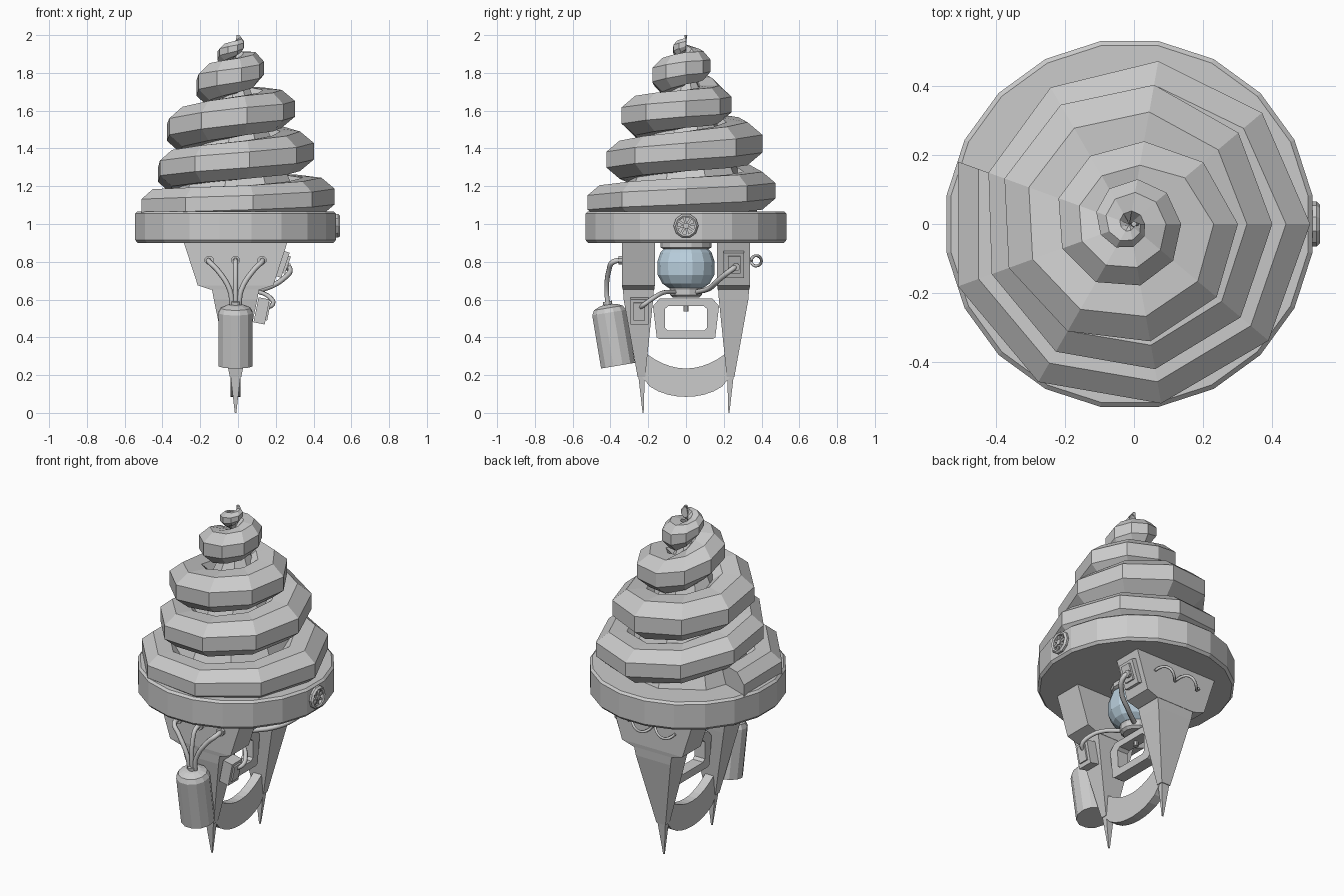
import bpy, bmesh
from math import sin, cos, pi, radians
from mathutils import Vector, Matrix

if "Cube" in bpy.data.objects:
    bpy.data.objects.remove(bpy.data.objects["Cube"])

CX = -0.013  # common axis of the body


def make(name, verts, faces, mat=None):
    me = bpy.data.meshes.new(name)
    me.from_pydata([tuple(v) for v in verts], [], faces)
    bm = bmesh.new()
    bm.from_mesh(me)
    bmesh.ops.recalc_face_normals(bm, faces=bm.faces)
    bm.to_mesh(me)
    bm.free()
    ob = bpy.data.objects.new(name, me)
    bpy.context.collection.objects.link(ob)
    if mat:
        me.materials.append(mat)
    return ob


def loft(name, rings, mat=None, closed=False):
    """Skin equal-length rings of points; cap the ends, or join them."""
    n, m = len(rings[0]), len(rings)
    faces = []
    for i in range(m if closed else m - 1):
        a, b = i * n, (i + 1) % m * n
        faces += [(a + j, a + (j + 1) % n, b + (j + 1) % n, b + j) for j in range(n)]
    if not closed:
        faces += [tuple(range(n)), tuple(range((m - 1) * n, m * n))]
    return make(name, [p for r in rings for p in r], faces, mat)


def rect(x, y, z, hx, hy):
    return [Vector((x + sx * hx, y + sy * hy, z)) for sx, sy in ((-1, -1), (1, -1), (1, 1), (-1, 1))]


def lathe(name, profile, n, loc=(0, 0, 0), axis=(0, 0, 1), mat=None):
    """Revolve (radius, height) pairs around an axis."""
    rot = Vector((0, 0, 1)).rotation_difference(Vector(axis)).to_matrix()
    rings = [[Vector(loc) + rot @ Vector((r * cos((j + .5) * 2 * pi / n), r * sin((j + .5) * 2 * pi / n), h))
              for j in range(n)] for r, h in profile]
    return loft(name, rings, mat)


def box(name, c, size, rot_y=0):
    hx, hy, hz = (s / 2 for s in size)
    m = Matrix.Translation(c) @ Matrix.Rotation(rot_y, 4, 'Y')
    return loft(name, [[m @ p for p in rect(0, 0, z, hx, hy)] for z in (-hz, hz)])


def hose(name, pts, r):
    cu = bpy.data.curves.new(name, 'CURVE')
    cu.dimensions = '3D'
    cu.bevel_depth, cu.bevel_resolution, cu.resolution_u = r, 1, 4
    cu.use_fill_caps = True
    sp = cu.splines.new('BEZIER')
    sp.bezier_points.add(len(pts) - 1)
    for b, p in zip(sp.bezier_points, pts):
        b.co = p
        b.handle_left_type = b.handle_right_type = 'AUTO'
    ob = bpy.data.objects.new(name, cu)
    bpy.context.collection.objects.link(ob)
    bpy.context.view_layer.objects.active = ob
    ob.select_set(True)
    bpy.ops.object.convert(target='MESH')
    bpy.context.object.select_set(False)


# Rim under the swirl
lathe("rim", [(.525, .90), (.538, .915), (.538, 1.055), (.525, 1.067)], 20, (CX, 0, 0))

# Swirl: outer radius, centre height and half height every quarter turn
KEYS = [(.53, 1.09, .09), (.53, 1.11, .09), (.525, 1.145, .10), (.475, 1.18, .10),
        (.425, 1.285, .095), (.43, 1.335, .10), (.415, 1.385, .105), (.41, 1.43, .115),
        (.38, 1.50, .105), (.35, 1.57, .105), (.315, 1.61, .10), (.235, 1.635, .10),
        (.215, 1.745, .10), (.185, 1.785, .09), (.15, 1.825, .085), (.13, 1.84, .075),
        (.095, 1.905, .045), (.07, 1.93, .04), (.045, 1.955, .03)]


def swirl_ring(deg):
    t = min(max((deg - 180) / 90, 0), len(KEYS) - 1.001)
    i = int(t)
    out, z, h = (a + (b - a) * (t - i) for a, b in zip(KEYS[i], KEYS[i + 1]))
    w = min(h * 1.2, out * .5)
    a = radians(deg)
    pts = []
    for j in range(8):
        b = (j + .5) * pi / 4
        r = out - w + w * cos(b) / cos(pi / 8)
        pts.append(Vector((CX + r * cos(a), r * sin(a), z + h * sin(b) / cos(pi / 8))))
    return pts


rings = [swirl_ring(160 + 40 * k) for k in range(42)]
rings.append([Vector((.0 + .008 * cos(j * pi / 4), .008 * sin(j * pi / 4), 2.0)) for j in range(8)])
loft("swirl", rings)
lathe("swirl_core", [(.40, 1.03), (.04, 1.8)], 9, (CX, 0, 0))

# Two shoulder blocks with tapering legs and spikes
for side, label in ((-1, "front"), (1, "back")):
    y = side * .252
    loft(label + "_block", [rect(CX, y, .652, .13, .084), rect(CX, y, .675, .20, .087),
                            rect(CX, y, .905, .275, .087)])
    loft(label + "_leg", [rect(CX, side * .236, .19, .03, .02), rect(CX, y, .60, .115, .078),
                          rect(CX, y, .655, .125, .082)])
    loft(label + "_spike", [rect(CX, side * .227, .0, .004, .003), rect(CX, side * .236, .21, .028, .018)])

# Crescent blade between the legs
arc = []
N = 10
for i in range(N + 1):
    u = -1 + 2 * i / N
    zo, zi = .085 + .115 * (1 - (1 - .95 * u * u) ** .5) / .78, .235 + .075 * u * u
    yo, yi = .24 * u, .205 * u
    arc.append([Vector((CX + sx * .027, yy, zz)) for sx, yy, zz in
                ((-1, yo, zo), (1, yo, zo), (1, yi, zi), (-1, yi, zi))])
loft("crescent_blade", arc)

# Glass globe with collars
glass = bpy.data.materials.new("glass_blue")
glass.diffuse_color = (.50, .64, .74, 1)
glass.use_nodes = True
glass.node_tree.nodes["Principled BSDF"].inputs["Base Color"].default_value = glass.diffuse_color
lathe("globe", [(.09, .66), (.125, .685), (.15, .73), (.152, .80), (.135, .85), (.11, .875)], 14, (CX, 0, 0), mat=glass)
lathe("globe_top_collar", [(.115, .865), (.135, .875), (.135, .91)], 14, (CX, 0, 0))
lathe("globe_bottom_collar", [(.07, .612), (.085, .625), (.085, .65), (.09, .665)], 14, (CX, 0, 0))

# Chamfered frame hanging under the globe, with a small nozzle
outer = [(.14, .39), (.155, .40), (.175, .565), (.14, .605)]
inner = [(.095, .435), (.11, .45), (.112, .55), (.095, .565)]


def mirrored(half):
    return half + [(-y, z) for y, z in reversed(half)]


frame = []
for (yo, zo), (yi, zi) in zip(mirrored(outer), mirrored(inner)):
    frame.append([Vector((CX + x, yy, zz)) for x, yy, zz in
                  ((-.035, yo, zo), (.035, yo, zo), (.035, yi, zi), (-.035, yi, zi))])
loft("hanging_frame", frame, closed=True)
lathe("nozzle", [(.014, .538), (.014, .60)], 8, (CX, 0, 0))

# Tilted canister with three hoses into the front block
base, axis = (CX, -.36, .25), (0, -.165, .986)
lathe("canister", [(.094, 0), (.094, .285), (.08, .31), (.045, .325), (.025, .328), (.025, .345)], 12, base, axis)
for k in (-1, 0, 1):
    x = CX + k * .14
    hose("canister_hose", [(CX + k * .018, -.413, .565), (CX + k * .03, -.42, .65),
                           (CX + k * .095, -.408, .755), (x, -.385, .80), (x, -.33, .808)], .014)
    lathe("hose_socket", [(.025, 0), (.025, .022)], 8, (x, -.335, .808), (0, -1, 0))

# Switch box on the front leg and its cable to the globe
box("leg_box", (.125, -.247, .54), (.06, .095, .135), .2)
box("leg_box_plate", (.157, -.247, .537), (.014, .06, .095), .2)
hose("leg_cable", [(.15, -.245, .555), (.185, -.22, .575), (.17, -.17, .61), (.12, -.12, .637), (.05, -.06, .64)], .012)

# Socket panel on the back block and its cable
box("panel", (.225, .253, .79), (.055, .11, .14), .33)
box("panel_plate", (.255, .255, .785), (.02, .065, .095), .33)
hose("panel_cable", [(.25, .265, .775), (.275, .25, .765), (.24, .18, .71), (.15, .125, .66), (.05, .06, .64)], .014)
lathe("panel_plug", [(.022, 0), (.022, .025)], 8, (.25, .265, .775), (1, 0, -.2))

# Coiled wire on the outer face of the back block
coil = [(-.17 + .31 * i / 16, .372 + .027 * cos(i * pi / 4 + pi), .805 + .027 * sin(i * pi / 4 + pi)) for i in range(17)]
hose("coiled_wire", coil, .008)

# Valve wheel on the right of the rim
c = Vector((.505, 0, .99))
wheel = []
for i in range(10):
    a = i * pi / 5
    wheel.append([c + Vector((dx, r * cos(a), r * sin(a))) for dx, r in
                  ((0, .066), (.025, .066), (.036, .056), (.03, .046), (0, .046))])
loft("valve_rim", wheel, closed=True)
lathe("valve_hub", [(.016, 0), (.016, .032)], 8, c, (1, 0, 0))
for i in range(4):
    spoke = box("valve_spoke", (0, 0, 0), (.02, .012, .10))
    spoke.matrix_world = Matrix.Translation(c + Vector((.014, 0, 0))) @ Matrix.Rotation(i * pi / 4 + .2, 4, 'X')
